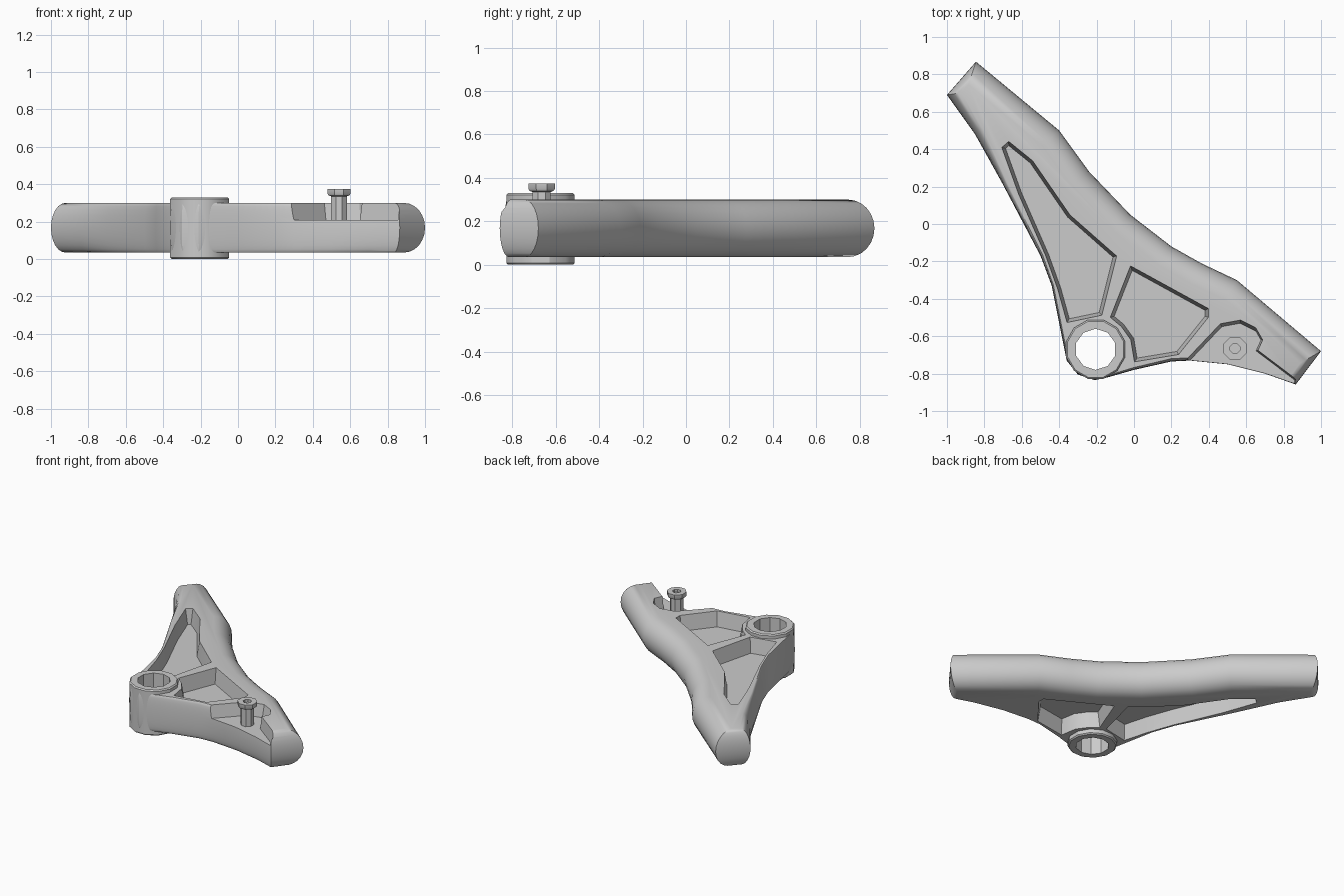
import bpy, bmesh
from math import sin, cos, pi, radians
from mathutils import Vector

if "Cube" in bpy.data.objects:
    bpy.data.objects.remove(bpy.data.objects["Cube"])

Z0, Z1 = 0.035, 0.30
MID, HALF = (Z0 + Z1) / 2, (Z1 - Z0) / 2


def inset(points, depths):
    """Move every edge of a closed outline inwards by its own depth."""
    p = [Vector(q) for q in points]
    n = len(p)
    area = sum(p[i].cross(p[(i + 1) % n]) for i in range(n))
    s = 1 if area > 0 else -1
    normals = []
    for i in range(n):
        d = (p[(i + 1) % n] - p[i]).normalized()
        normals.append(Vector((-d.y, d.x)) * s)
    out = []
    for i in range(n):
        a, b, da, db = normals[i - 1], normals[i], depths[i - 1], depths[i]
        det = a.cross(b)
        if abs(det) < 0.5:
            m = (a + b).normalized()
            off = m * ((da + db) / 2 / max(m.dot(a), 0.5))
        else:
            off = Vector(((da * b.y - db * a.y) / det, (a.x * db - b.x * da) / det))
        out.append(p[i] + off)
    return out


def loft(name, levels):
    """Skin a stack of (outline, z) loops and cap both ends."""
    bm = bmesh.new()
    rings = [[bm.verts.new((q[0], q[1], z)) for q in loop] for loop, z in levels]
    n = len(rings[0])
    for lo, hi in zip(rings, rings[1:]):
        for i in range(n):
            j = (i + 1) % n
            bm.faces.new((lo[i], lo[j], hi[j], hi[i]))
    bm.faces.new(rings[0][::-1])
    bm.faces.new(rings[-1])
    bmesh.ops.recalc_face_normals(bm, faces=bm.faces)
    if bm.calc_volume(signed=True) < 0:
        bmesh.ops.reverse_faces(bm, faces=bm.faces)
    me = bpy.data.meshes.new(name)
    bm.to_mesh(me)
    bm.free()
    ob = bpy.data.objects.new(name, me)
    bpy.context.collection.objects.link(ob)
    return ob


def circle(c, r, n, turn=0.5):
    return [(c[0] + r * cos(2 * pi * (i + turn) / n),
             c[1] + r * sin(2 * pi * (i + turn) / n)) for i in range(n)]


def activate(ob):
    bpy.ops.object.select_all(action='DESELECT')
    bpy.context.view_layer.objects.active = ob
    ob.select_set(True)


def cut(ob, cutter):
    cutter.hide_render = True
    m = ob.modifiers.new("cut", 'BOOLEAN')
    m.operation, m.solver, m.object = 'DIFFERENCE', 'EXACT', cutter
    activate(ob)
    bpy.ops.object.modifier_apply(modifier=m.name)
    bpy.data.objects.remove(cutter)


def smooth(ob, angle=30):
    activate(ob)
    bpy.ops.object.shade_smooth_by_angle(angle=radians(angle))


# Arm body: x, y and rounding depth of the edge that follows
outline = [(-1, .69, .05), (-.845, .868, .12), (-.40, .50, .12),
           (-.24, .28, .12), (-.02, .05, .12), (.20, -.12, .12), (.36, -.21, .12),
           (.55, -.30, .12), (1, -.68, .05), (.865, -.858, .03),
           (.70, -.80, .02), (.50, -.75, .015), (.30, -.73, .015), (.20, -.735, .015),
           (0, -.78, .01), (-.14, -.82, .01), (-.21, -.835, .01), (-.30, -.805, .01),
           (-.36, -.73, .01), (-.44, -.33, .01), (-.50, -.17, .015), (-.70, .21, .03),
           (-.85, .48, .07)]
pts = [q[:2] for q in outline]
steps = [radians(a) for a in range(-90, 91, 15)]
arm = loft("arm_body", [(inset(pts, [q[2] * (1 - cos(a)) for q in outline]),
                         MID + HALF * sin(a)) for a in steps])

# Tapered pockets on both faces, leaving a thin web
pockets = [
    [(-.71, .41), (-.67, .445), (-.54, .34), (-.34, .05), (-.09, -.17), (-.17, -.49),
     (-.36, -.53), (-.41, -.35), (-.475, -.17), (-.62, .16)],
    [(-.02, -.22), (.40, -.45), (.40, -.50), (.24, -.70), (0, -.74), (-.02, -.62),
     (-.07, -.55), (-.13, -.50)],
]
for loop in pockets:
    floor = inset(loop, [.02] * len(loop))
    for side in (1, -1):
        cut(arm, loft("pocket_cutter", [(floor, MID + side * .025), (loop, MID + side * .15)]))

# Recess around the screw
recess = [(.28, -.72), (.46, -.53), (.57, -.51), (.65, -.55), (.69, -.62), (.665, -.675),
          (.87, -.83), (.85, -.95), (.28, -.95)]
cut(arm, loft("recess_cutter", [(inset(recess, [.02] * 3 + [.01] * 6), .21), (recess, .32)]))

# Pivot boss with a through bore
C = (-.205, -.67)
boss = loft("pivot_boss", [(circle(C, r, 12), z) for r, z in
                           ((.155, 0), (.163, .008), (.163, .322), (.155, .33))])
for ob in (arm, boss):
    cut(ob, loft("bore_cutter", [(circle(C, .11, 10), -.1), (circle(C, .11, 10), .5)]))

# Adjusting screw: shank, flared head and socket
S = (.54, -.665)
screw = loft("adjusting_screw", [(circle(S, r, 8), z) for r, z in
                                 ((.045, .19), (.045, .335), (.06, .34), (.066, .35), (.066, .375))])
cut(screw, loft("socket_cutter", [(circle(S, .028, 8), .355), (circle(S, .028, 8), .45)]))

smooth(arm)
smooth(boss)
smooth(screw)
